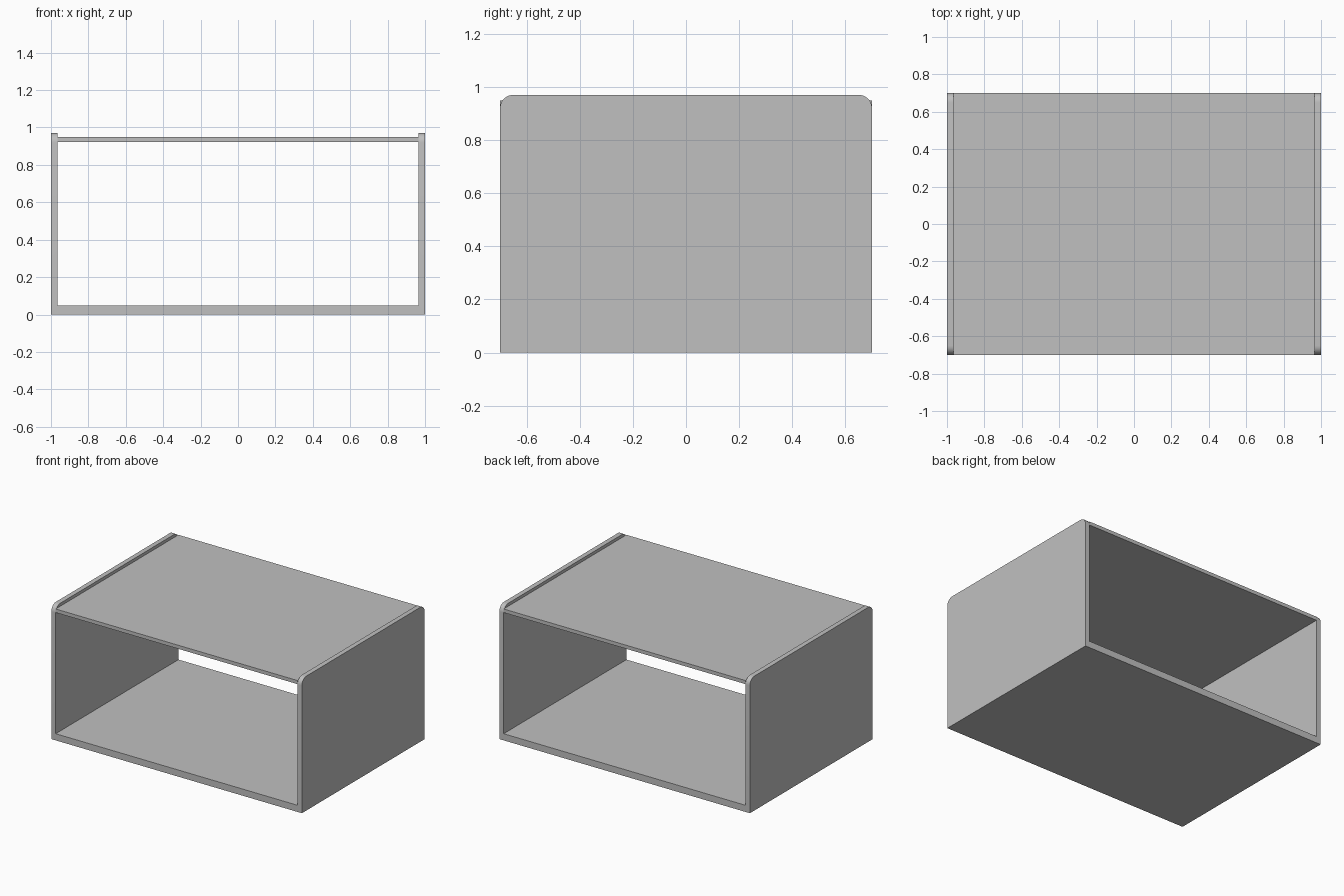
import bpy
import bmesh

cube = bpy.data.objects.get("Cube")
if cube:
    bpy.data.objects.remove(cube, do_unlink=True)

HALF_W, HALF_D, HEIGHT = 1.0, 0.70, 0.97
WALL, FLOOR = 0.035, 0.048
LID_LOW, LID_HIGH = 0.922, 0.948
CORNER = 0.05

# Single matte grey for every panel
GREY = (0.53, 0.53, 0.53, 1.0)
grey = bpy.data.materials.new("light grey")
grey.use_nodes = True
grey.diffuse_color = GREY
grey.node_tree.nodes["Principled BSDF"].inputs["Base Color"].default_value = GREY


def extrude_profile(name, profile, round_top=False):
    """Extrude an xz outline from front to back, optionally rounding the top corners."""
    bm = bmesh.new()
    face = bm.faces.new([bm.verts.new((x, -HALF_D, z)) for x, z in profile])
    result = bmesh.ops.extrude_face_region(bm, geom=[face])
    moved = [g for g in result["geom"] if isinstance(g, bmesh.types.BMVert)]
    bmesh.ops.translate(bm, verts=moved, vec=(0, 2 * HALF_D, 0))
    bmesh.ops.recalc_face_normals(bm, faces=bm.faces)
    if round_top:
        corners = [e for e in bm.edges
                   if all(v.co.z > HEIGHT - 0.001 for v in e.verts)
                   and abs(e.verts[0].co.y - e.verts[1].co.y) < 0.001]
        bmesh.ops.bevel(bm, geom=corners, offset=CORNER, segments=8,
                        profile=0.5, affect='EDGES')
    mesh = bpy.data.meshes.new(name)
    bm.to_mesh(mesh)
    bm.free()
    mesh.materials.append(grey)
    obj = bpy.data.objects.new(name, mesh)
    bpy.context.collection.objects.link(obj)
    bpy.ops.object.select_all(action='DESELECT')
    obj.select_set(True)
    bpy.context.view_layer.objects.active = obj
    bpy.ops.object.shade_smooth_by_angle()
    return obj


# Floor and both side walls as one U-shaped shell
inner = HALF_W - WALL
half = [(HALF_W, 0), (HALF_W, HEIGHT), (inner, HEIGHT), (inner, FLOOR)]
mirrored = [(-x, z) for x, z in reversed(half)]
extrude_profile("floor_and_side_walls", half + mirrored, round_top=True)

# Top shelf set between the walls, just below their upper edges
extrude_profile("top_shelf", [(inner, LID_LOW), (inner, LID_HIGH),
                              (-inner, LID_HIGH), (-inner, LID_LOW)])
